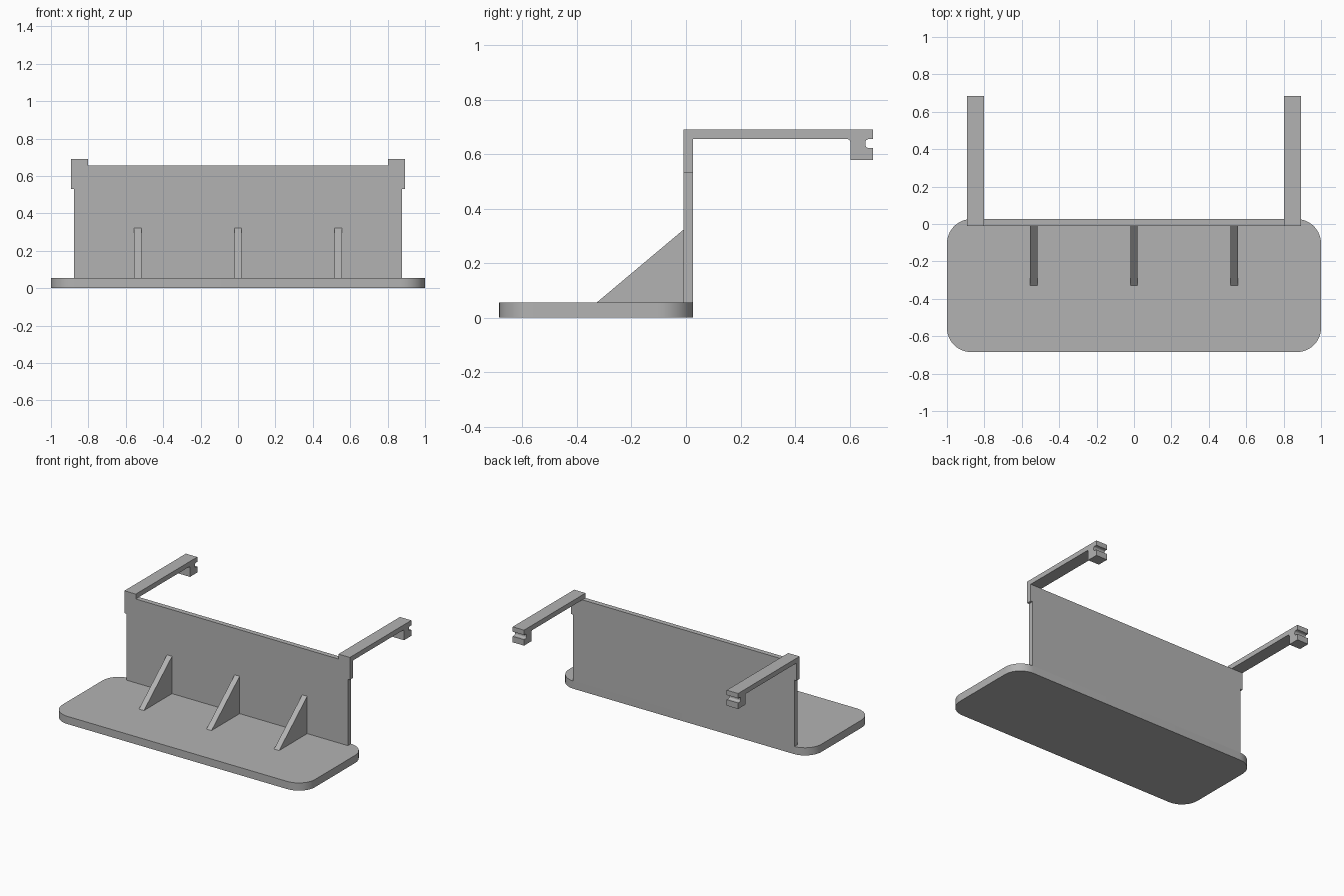
import bpy, bmesh, math
from mathutils import Vector

if "Cube" in bpy.data.objects:
    bpy.data.objects.remove(bpy.data.objects["Cube"])

grey = bpy.data.materials.new("plain grey")
grey.diffuse_color = (0.45, 0.45, 0.45, 1)
grey.use_nodes = True
grey.node_tree.nodes["Principled BSDF"].inputs["Base Color"].default_value = grey.diffuse_color


def prism(name, profile, to_3d, depth):
    """Extrude a closed 2D profile, placed by to_3d, along a depth vector."""
    bm = bmesh.new()
    face = bm.faces.new([bm.verts.new(to_3d(a, b)) for a, b in profile])
    new = bmesh.ops.extrude_face_region(bm, geom=[face])["geom"]
    verts = [v for v in new if isinstance(v, bmesh.types.BMVert)]
    bmesh.ops.translate(bm, verts=verts, vec=Vector(depth))
    bmesh.ops.recalc_face_normals(bm, faces=bm.faces)
    mesh = bpy.data.meshes.new(name)
    bm.to_mesh(mesh)
    bm.free()
    mesh.materials.append(grey)
    obj = bpy.data.objects.new(name, mesh)
    bpy.context.collection.objects.link(obj)
    return obj


def arc(cx, cy, r, start, end, steps):
    angles = [math.radians(start + (end - start) * i / steps) for i in range(steps + 1)]
    return [(cx + r * math.cos(a), cy + r * math.sin(a)) for a in angles]


# Base plate with rounded corners
X, Y0, Y1, R, TOP = 1.0, -0.685, 0.026, 0.13, 0.055
outline = (arc(X - R, Y1 - R, R, 0, 90, 12) + arc(R - X, Y1 - R, R, 90, 180, 12)
           + arc(R - X, Y0 + R, R, 180, 270, 12) + arc(X - R, Y0 + R, R, 270, 360, 12))
base = prism("base_plate", outline, lambda x, y: (x, y, 0), (0, 0, TOP))
bpy.context.view_layer.objects.active = base
base.select_set(True)
bpy.ops.object.shade_smooth_by_angle(angle=math.radians(30))

# Upright panel, stepped at the top corners to receive the brackets
FRONT = -0.01
half = [(0.877, TOP), (0.877, 0.53), (0.802, 0.53), (0.802, 0.655)]
panel = half + [(-x, z) for x, z in reversed(half)]
prism("back_panel", panel, lambda x, z: (x, FRONT, z), (0, Y1 - FRONT, 0))

# Hanging arms: bracket, arm and notched hook in one side profile
END = 0.685
hook = ([(FRONT, 0.53), (FRONT, 0.69), (END, 0.69), (END, 0.655)]
        + arc(0.67, 0.643, 0.012, 90, 180, 4)
        + arc(0.67, 0.634, 0.012, 180, 270, 4)
        + [(END, 0.622), (END, 0.579), (0.603, 0.579)]
        + arc(0.591, 0.643, 0.012, 0, 90, 4)
        + [(Y1, 0.655), (Y1, 0.53)])
for side, x in (("left", -0.892), ("right", 0.802)):
    prism(side + "_hanging_arm", hook, lambda y, z: (x, y, z), (0.09, 0, 0))

# Triangular ribs bracing the panel
rib = [(-0.328, TOP), (FRONT, TOP), (FRONT, 0.322)]
for i, x in enumerate((-0.535, 0, 0.535)):
    prism(f"support_rib_{i + 1}", rib, lambda y, z: (x - 0.02, y, z), (0.04, 0, 0))
